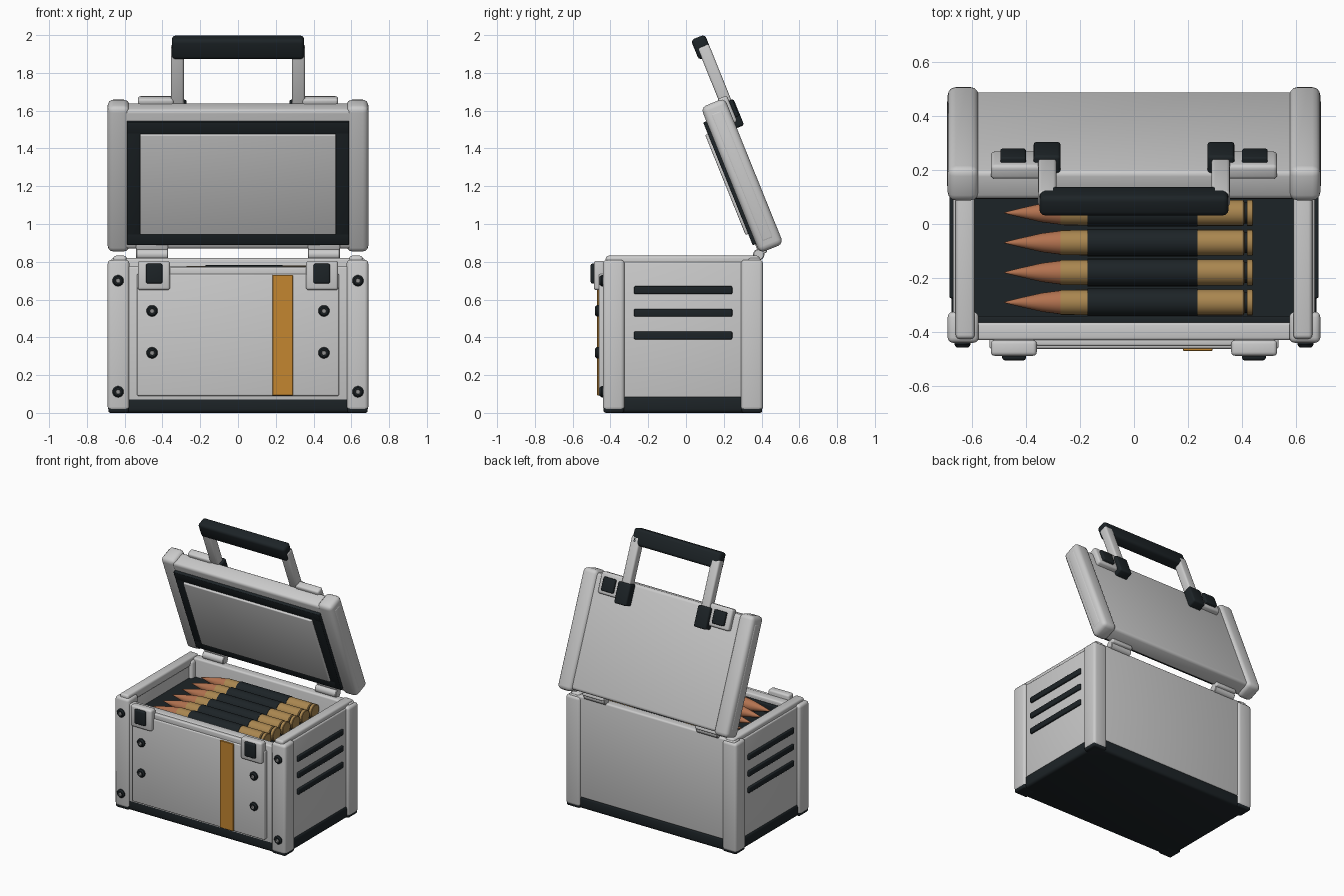
import bpy, bmesh
from math import radians, cos, sin, pi
from mathutils import Matrix

if "Cube" in bpy.data.objects:
    bpy.data.objects.remove(bpy.data.objects["Cube"])


def material(name, rgb):
    m = bpy.data.materials.new(name)
    m.diffuse_color = (*rgb, 1)
    m.use_nodes = True
    m.node_tree.nodes["Principled BSDF"].inputs["Base Color"].default_value = m.diffuse_color
    return m


DARK = material("dark_rubber", (0.012, 0.017, 0.02))
ORANGE = material("orange_paint", (0.55, 0.24, 0.03))
BRASS = material("brass", (0.40, 0.24, 0.08))
COPPER = material("copper", (0.45, 0.17, 0.08))
PANEL = material("panel_grey", (0.28, 0.28, 0.28))
BODY = Matrix.Identity(4)
# open lid frame: local y points outward, local z runs up the lid
LID = Matrix.Translation((0, 0.39, 0.845)) @ Matrix.Rotation(radians(22), 4, 'X')


def finish(name, bm, mats, frame):
    bmesh.ops.recalc_face_normals(bm, faces=bm.faces)
    me = bpy.data.meshes.new(name)
    for f in bm.faces:
        f.smooth = True
    bm.to_mesh(me)
    bm.free()
    me.set_sharp_from_angle(angle=radians(35))
    for m in mats:
        me.materials.append(m)
    ob = bpy.data.objects.new(name, me)
    ob.matrix_world = frame
    bpy.context.collection.objects.link(ob)
    return ob


def box(name, x, y, z, bevel=0.01, mat=None, frame=BODY, seg=3):
    """Rounded box from three (min, max) ranges."""
    bm = bmesh.new()
    size = [b - a for a, b in (x, y, z)]
    mid = [(a + b) / 2 for a, b in (x, y, z)]
    bmesh.ops.create_cube(bm, size=1, matrix=Matrix.Translation(mid) @ Matrix.Diagonal((*size, 1)))
    if bevel:
        bmesh.ops.bevel(bm, geom=bm.edges[:], offset=bevel, segments=seg, profile=0.5, affect='EDGES')
    return finish(name, bm, [mat] if mat else [], frame)


def pair(name, x, *args, **kw):
    """Box on the right and its mirror on the left."""
    box(name + "_right", x, *args, **kw)
    box(name + "_left", (-x[1], -x[0]), *args, **kw)


def lathe(name, profile, frame, mats, sides=24):
    """Turned solid about local z; profile rows are (z, radius, material index)."""
    bm = bmesh.new()
    rings = [[bm.verts.new((r * cos(2 * pi * i / sides), r * sin(2 * pi * i / sides), z))
              for i in range(sides)] for z, r, _ in profile]
    for a, b, row in zip(rings, rings[1:], profile):
        for i in range(sides):
            j = (i + 1) % sides
            bm.faces.new((a[i], a[j], b[j], b[i])).material_index = row[2]
    bm.faces.new(rings[0]).material_index = profile[0][2]
    bm.faces.new(rings[-1]).material_index = profile[-1][2]
    return finish(name, bm, mats, frame)


# tub: base, floor bed and four walls
box("base", (-0.675, 0.675), (-0.43, 0.395), (0, 0.09), 0.02, DARK)
box("front_wall", (-0.67, 0.67), (-0.43, -0.365), (0.06, 0.775), 0.01)
box("back_wall", (-0.67, 0.67), (0.33, 0.395), (0.08, 0.82), 0.012)
pair("side_wall", (0.6, 0.67), (-0.42, 0.385), (0.08, 0.8), 0.01)
pair("side_rim", (0.59, 0.66), (-0.425, 0.39), (0.77, 0.832), 0.014)
box("ammo_bed", (-0.605, 0.605), (-0.37, 0.335), (0.08, 0.685), 0, DARK)
box("front_rim", (-0.66, 0.66), (-0.43, -0.365), (0.74, 0.772), 0.012)
box("inner_lip", (-0.6, 0.6), (-0.368, -0.34), (0.68, 0.745), 0.006, DARK)

# corner posts
pair("front_post", (0.575, 0.69), (-0.44, -0.325), (0.012, 0.81), 0.02)
pair("back_post", (0.575, 0.69), (0.29, 0.408), (0.012, 0.81), 0.02)
for y in ((-0.44, -0.325), (0.29, 0.408)):
    for s in (-1, 1):
        c = s * 0.6325
        mid = sum(y) / 2
        box("post_foot", (c - 0.054, c + 0.054), (mid - 0.054, mid + 0.054), (0, 0.05), 0.012, DARK)

# front panel, stripe and latches
box("front_panel", (-0.535, 0.535), (-0.462, -0.42), (0.09, 0.735), 0.008)
box("front_panel_top", (-0.52, 0.52), (-0.452, -0.42), (0.72, 0.77), 0.008)
box("stripe", (0.182, 0.29), (-0.47, -0.45), (0.092, 0.73), 0.002, ORANGE, seg=1)
pair("latch", (0.36, 0.53), (-0.488, -0.43), (0.65, 0.805), 0.014)
pair("latch_button", (0.4, 0.488), (-0.505, -0.47), (0.685, 0.79), 0.01, DARK)

# bolts
for x, z, y in ((0.635, 0.7, -0.435), (0.635, 0.112, -0.435), (0.455, 0.54, -0.46), (0.455, 0.318, -0.46)):
    for s in (-1, 1):
        f = Matrix.Translation((s * x, y, z)) @ Matrix.Rotation(pi / 2, 4, 'X')
        lathe("bolt", [(-0.01, 0.03, 0), (0.012, 0.03, 0), (0.022, 0.022, 0), (0.022, 0.013, 1), (0.014, 0.011, 1)],
              f, [DARK, PANEL], 16)

# side vents
for z in (0.41, 0.53, 0.65):
    pair("vent", (0.65, 0.684), (-0.275, 0.245), (z - 0.021, z + 0.021), 0.007, DARK)

# cartridges in a row, tip to the left
PROFILE = [(-0.48, 0.002, 0), (-0.42, 0.017, 0), (-0.34, 0.035, 0), (-0.272, 0.044, 0), (-0.272, 0.046, 1),
           (-0.172, 0.047, 1), (-0.172, 0.051, 2), (0.235, 0.051, 2), (0.235, 0.048, 1), (0.405, 0.048, 1),
           (0.409, 0.039, 2), (0.418, 0.039, 1), (0.418, 0.048, 1), (0.438, 0.048, 1), (0.441, 0.044, 1)]
for i in range(6):
    f = Matrix.Translation((0, -0.29 + i * 0.1105, 0.731)) @ Matrix.Rotation(pi / 2, 4, 'Y')
    lathe("cartridge", PROFILE, f, [COPPER, BRASS, DARK])

# hinges
for s in (-1, 1):
    f = Matrix.Translation((s * 0.455 - 0.085, 0.385, 0.838)) @ Matrix.Rotation(pi / 2, 4, 'Y')
    lathe("hinge_barrel", [(0, 0.026, 0), (0.004, 0.03, 0), (0.166, 0.03, 0), (0.17, 0.026, 0)], f, [], 16)
pair("hinge_leaf", (0.37, 0.54), (-0.005, 0.04), (-0.01, 0.06), 0.008, frame=LID)

# lid shell, side frames, seal and inner panel
box("lid", (-0.66, 0.66), (0.004, 0.118), (0.018, 0.815), 0.02, frame=LID)
pair("lid_side_frame", (0.575, 0.69), (0, 0.136), (0, 0.832), 0.03, frame=LID)
pair("lid_side_ridge", (0.6, 0.692), (0.035, 0.1), (0.05, 0.78), 0.01, frame=LID)
for n, x, z in (("top", (-0.588, 0.588), (0.685, 0.754)), ("bottom", (-0.588, 0.588), (0.053, 0.12))):
    box("seal_" + n, x, (-0.018, 0.02), z, 0.005, DARK, LID)
pair("seal_side", (0.515, 0.588), (-0.018, 0.02), (0.055, 0.752), 0.005, DARK, LID)
box("lid_inner_panel", (-0.518, 0.518), (-0.033, 0.02), (0.118, 0.688), 0.006, None, LID)

# lid catches
pair("catch_plate", (0.34, 0.53), (0.095, 0.152), (0.69, 0.84), 0.014, frame=LID)
pair("catch_button", (0.4, 0.495), (0.13, 0.172), (0.715, 0.81), 0.008, DARK, LID)

# carry handle
pair("handle_mount", (0.272, 0.372), (0.1, 0.178), (0.66, 0.81), 0.012, DARK, LID)
pair("handle_arm", (0.287, 0.355), (0.102, 0.165), (0.73, 1.13), 0.012, frame=LID)
box("handle_grip", (-0.35, 0.35), (0.085, 0.165), (1.068, 1.183), 0.02, DARK, LID)
